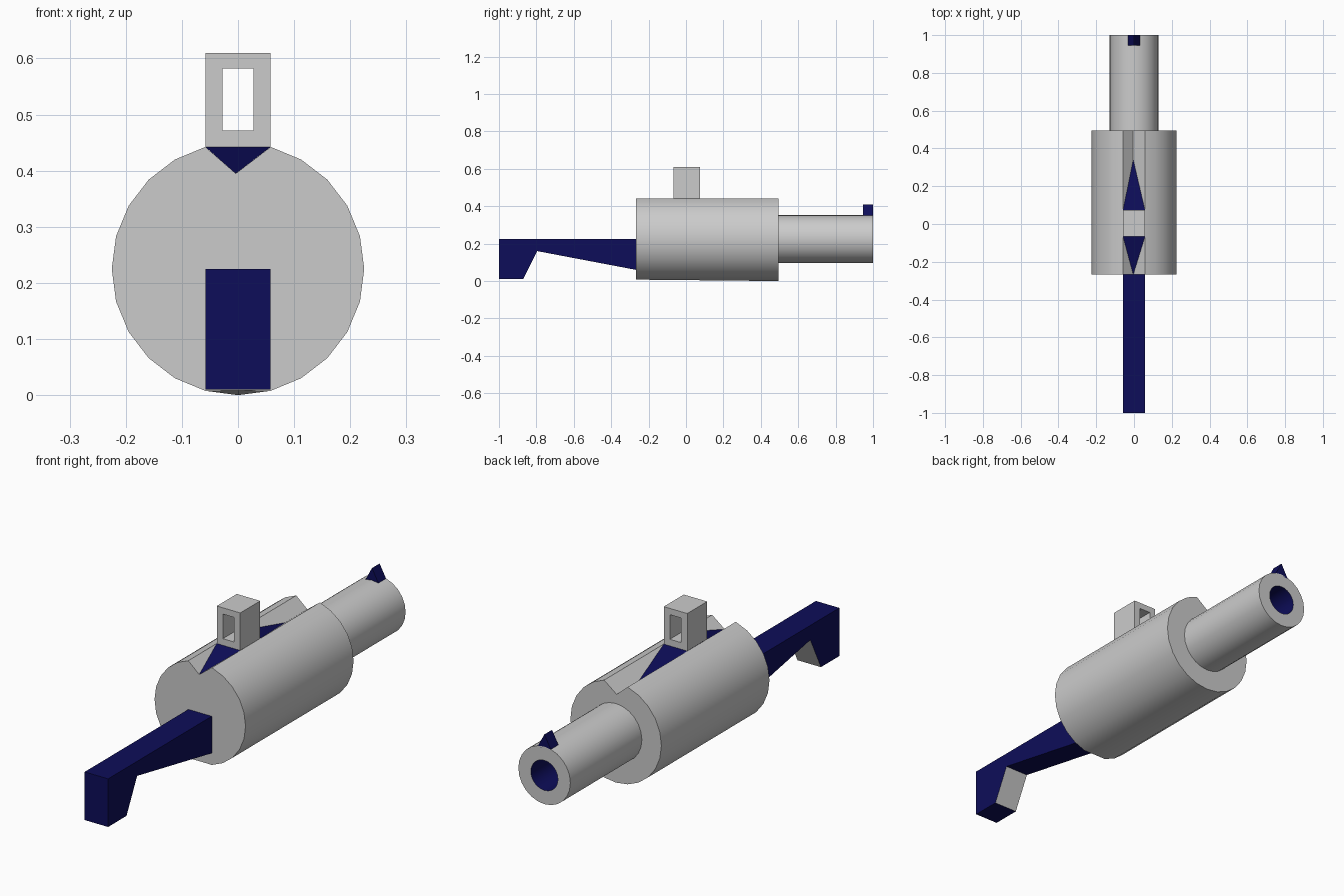
import bpy, bmesh, math

if "Cube" in bpy.data.objects:
    bpy.data.objects.remove(bpy.data.objects["Cube"])

AXIS_Z = 0.225
blue = bpy.data.materials.new("navy")
blue.diffuse_color = (0.004, 0.004, 0.1, 1)
blue.use_nodes = True
blue.node_tree.nodes["Principled BSDF"].inputs["Base Color"].default_value = blue.diffuse_color
grey = bpy.data.materials.new("grey")
grey.diffuse_color = (0.8, 0.8, 0.8, 1)
grey.use_nodes = True
grey.node_tree.nodes["Principled BSDF"].inputs["Base Color"].default_value = grey.diffuse_color


def make(name, verts, faces, mats=(), blue_faces=(), smooth=False):
    me = bpy.data.meshes.new(name)
    me.from_pydata(verts, [], faces)
    for m in mats:
        me.materials.append(m)
    for i in blue_faces:
        me.polygons[i].material_index = 1
    bm = bmesh.new()
    bm.from_mesh(me)
    bmesh.ops.recalc_face_normals(bm, faces=bm.faces)
    bm.to_mesh(me)
    bm.free()
    ob = bpy.data.objects.new(name, me)
    bpy.context.collection.objects.link(ob)
    if smooth:
        bpy.ops.object.select_all(action='DESELECT')
        ob.select_set(True)
        bpy.context.view_layer.objects.active = ob
        bpy.ops.object.shade_smooth_by_angle(angle=math.radians(30))
    return ob


def ring(r, y, n=24):
    # vertex 0 is the top of the circle
    return [(r * math.sin(2 * math.pi * i / n), y, AXIS_Z + r * math.cos(2 * math.pi * i / n))
            for i in range(n)]


def loft(rings):
    n = len(rings[0])
    verts = [v for r in rings for v in r]
    faces = [(k * n + i, k * n + (i + 1) % n, (k + 1) * n + (i + 1) % n, (k + 1) * n + i)
             for k in range(len(rings) - 1) for i in range(n)]
    faces += [tuple(range(n)), tuple(range(len(verts) - n, len(verts)))]
    return verts, faces


def prism_x(profile, w):
    # extrude a (y, z) profile across x
    return loft([[(x, y, z) for y, z in profile] for x in (-w, w)])


# Body: 24-sided cylinder with a V groove along the top
Y0, Y1, W, TOP = -0.268, 0.495, 0.058, 0.4424
groove = (-0.004, 0.395)
front, back = ring(0.225, Y0), ring(0.225, Y1)
front[0] = (groove[0], Y0, groove[1])
back[0] = (groove[0], Y1, groove[1])
front[12] = (0, Y0, 0.008)
make("body", *loft([front, back]), smooth=True)

# Barrel with a coloured bore
v, f = loft([ring(0.1285, Y1 - 0.02), ring(0.1285, 1.0), ring(0.067, 1.0), ring(0.067, 0.5)])
make("barrel", v, f, (grey, blue), list(range(48, 72)) + [len(f) - 1], smooth=True)

# Stock with a grey inner heel face
stock = [(-1, 0.225), (-1, 0.01), (-0.87, 0.01), (-0.795, 0.16), (Y0, 0.06), (Y0, 0.225)]
stock_ob = make("stock", *prism_x(stock, W), (blue, grey), [2])

# Rear sight: box with a window through it
S0, S1 = -0.067, 0.074


def rect(w, z0, z1, y):
    return [(-w, y, z0), (w, y, z0), (w, y, z1), (-w, y, z1)]


outer, inner = (W, TOP, 0.61), (0.028, 0.472, 0.582)
sv, sf = loft([rect(*outer, S0), rect(*outer, S1), rect(*inner, S1), rect(*inner, S0), rect(*outer, S0)])
sight = make("rear_sight", sv, sf[:-2])
bm = bmesh.new()
bm.from_mesh(sight.data)
bmesh.ops.remove_doubles(bm, verts=bm.verts, dist=1e-5)
bmesh.ops.recalc_face_normals(bm, faces=bm.faces)
bm.to_mesh(sight.data)
bm.free()

# Sight base: wedge lying in the groove, tapering to a point at each end
make("sight_base",
     [(-W, S0, TOP), (W, S0, TOP), (W, S1, TOP), (-W, S1, TOP),
      (groove[0], Y0, groove[1]), (groove[0], 0.34, groove[1])],
     [(0, 1, 2, 3), (0, 1, 4), (2, 3, 5), (0, 3, 5, 4), (1, 2, 5, 4)], (blue,))

# Front sight: small ridge at the muzzle
make("front_sight", *loft([[(-0.034, y, 0.345), (0.034, y, 0.345), (0, y, 0.408)]
                           for y in (0.946, 1.0)]), (blue,))
